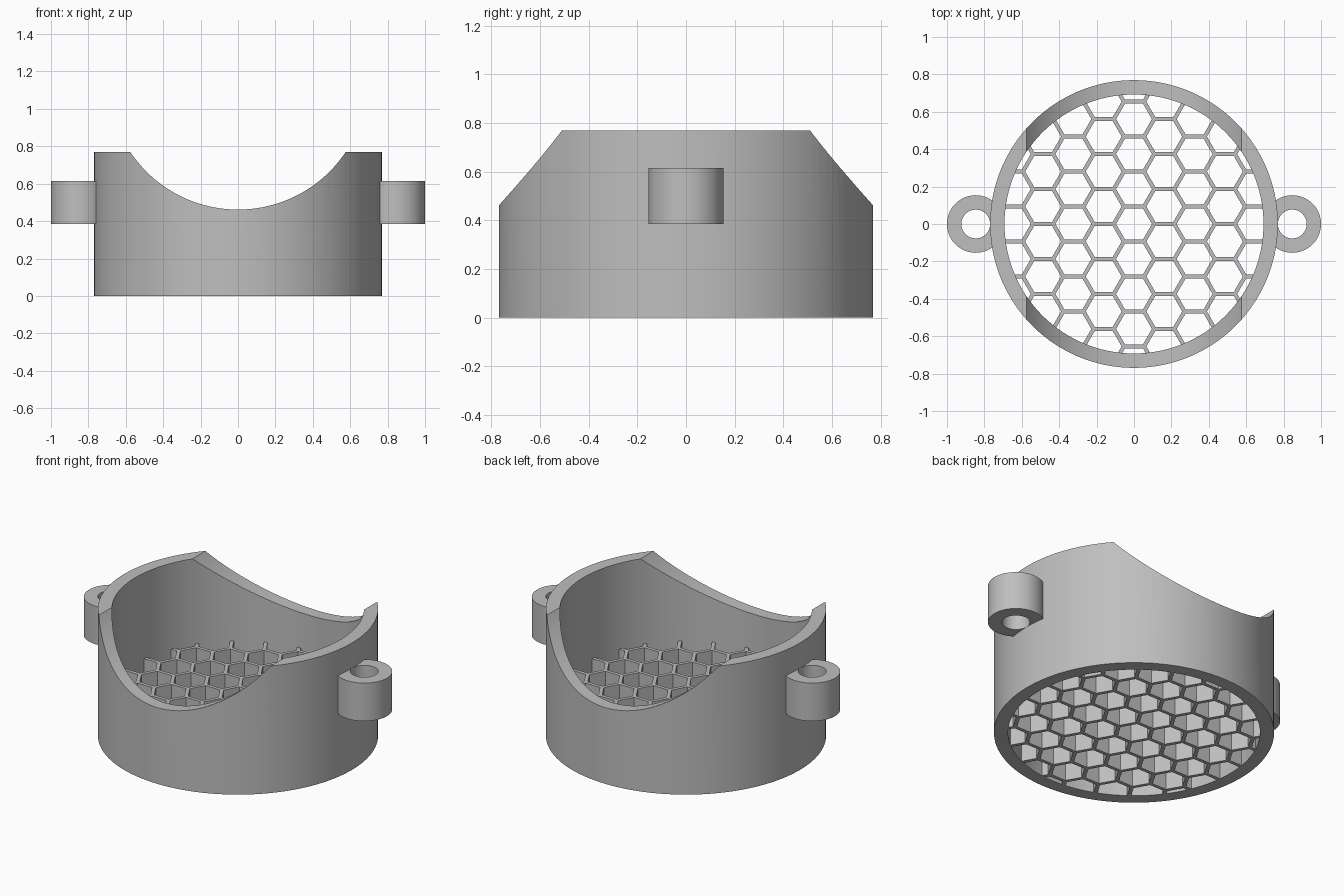
import bpy
import bmesh
import math
from mathutils import Matrix, Vector

if "Cube" in bpy.data.objects:
    bpy.data.objects.remove(bpy.data.objects["Cube"], do_unlink=True)

U = 1 / 26               # one design unit; the lugs reach 26 units out
OUTER, INNER, HEIGHT = 20 * U, 18 * U, 20 * U
LUG_X, LUG_R, LUG_HOLE = 22 * U, 4 * U, 2 * U
LUG_Z0, LUG_Z1 = 10 * U, 16 * U
GRID_H, PITCH, RIB = 0.25, 0.187, 0.021
SEGS = 120

grey = bpy.data.materials.new("plain grey")
grey.use_nodes = True
colour = (0.52, 0.52, 0.52, 1)
grey.diffuse_color = colour
grey.node_tree.nodes["Principled BSDF"].inputs["Base Color"].default_value = colour


def make_object(name, bm):
    mesh = bpy.data.meshes.new(name)
    bm.to_mesh(mesh)
    bm.free()
    mesh.materials.append(grey)
    obj = bpy.data.objects.new(name, mesh)
    bpy.context.collection.objects.link(obj)
    return obj


def add_prism(bm, radius, z0, z1, x=0, y=0, segs=SEGS):
    place = Matrix.Translation(Vector((x, y, (z0 + z1) / 2)))
    if segs == 6:        # put a corner on the x axis
        place = place @ Matrix.Rotation(math.pi / 2, 4, "Z")
    bmesh.ops.create_cone(bm, cap_ends=True, segments=segs, radius1=radius,
                          radius2=radius, depth=z1 - z0, matrix=place)


def cylinder(name, *args, **kw):
    bm = bmesh.new()
    add_prism(bm, *args, **kw)
    return make_object(name, bm)


def combine(target, other, operation):
    mod = target.modifiers.new(operation.lower(), "BOOLEAN")
    mod.operation = operation
    mod.solver = "EXACT"
    mod.object = other
    bpy.context.view_layer.objects.active = target
    bpy.ops.object.modifier_apply(modifier=mod.name)
    bpy.data.objects.remove(other, do_unlink=True)


def smooth(obj):
    bpy.ops.object.select_all(action="DESELECT")
    obj.select_set(True)
    bpy.context.view_layer.objects.active = obj
    bpy.ops.object.shade_smooth_by_angle(angle=math.radians(25))


# Ring body with a pierced lug on each side
body = cylinder("ring_body", OUTER, 0, HEIGHT)
for side in (-1, 1):
    lug = cylinder("lug", LUG_R, LUG_Z0, LUG_Z1, x=side * LUG_X, segs=64)
    hole = cylinder("lug_hole", LUG_HOLE, 0, 1, x=side * LUG_X, segs=48)
    combine(lug, hole, "DIFFERENCE")
    combine(body, lug, "UNION")

# Hollow bore
combine(body, cylinder("bore", INNER, -1, 2), "DIFFERENCE")

# Round saddle cut running front to back across the top
saddle = cylinder("saddle_cutter", 18 * U, -1, 1, segs=160)
saddle.data.transform(Matrix.Translation((0, 0, 30 * U)) @ Matrix.Rotation(math.pi / 2, 4, "X"))
combine(body, saddle, "DIFFERENCE")
smooth(body)

# Honeycomb grille: a disc pierced by hexagonal cells
grille = cylinder("honeycomb_grille", INNER, 0, GRID_H)
cells = bmesh.new()
cell_radius = (PITCH - RIB) / math.sqrt(3)
for col in range(-5, 6):
    for row in range(-5, 6):
        x = col * PITCH * math.sqrt(3) / 2
        y = (row + (col % 2) / 2) * PITCH
        if math.hypot(x, y) < INNER + cell_radius:
            add_prism(cells, cell_radius, -1, 1, x, y, segs=6)
combine(grille, make_object("cell_cutter", cells), "DIFFERENCE")
smooth(grille)
